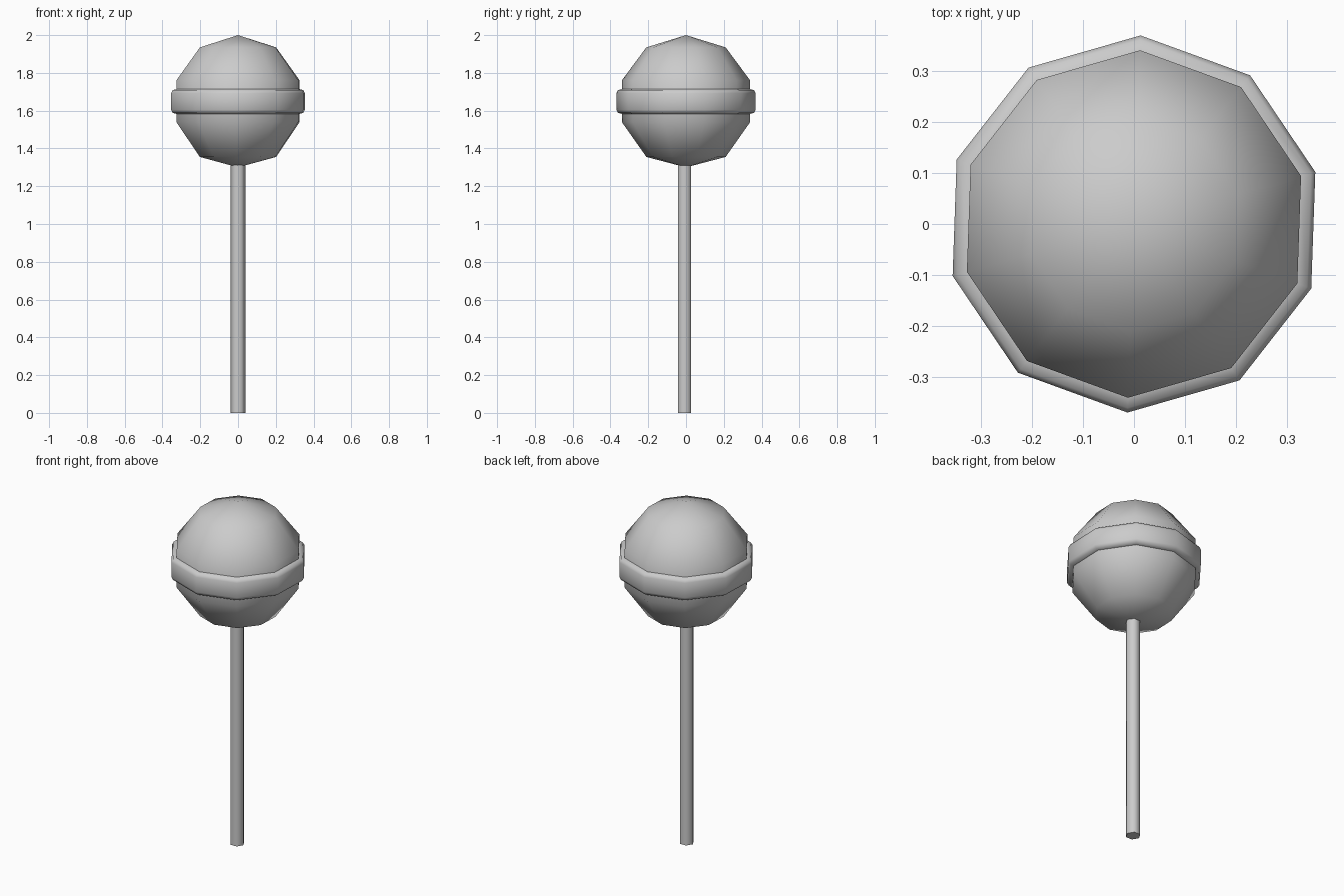
import bpy, bmesh, math

if "Cube" in bpy.data.objects:
    bpy.data.objects.remove(bpy.data.objects["Cube"])

def lathe(name, profile, sides, offset_deg, center=(0, 0), angle=60):
    """Spin (radius, z) points around a vertical axis; radius 0 makes a pole."""
    bm = bmesh.new()
    rings = []
    for r, z in profile:
        if r == 0:
            rings.append([bm.verts.new((center[0], center[1], z))] * sides)
            continue
        ring = []
        for i in range(sides):
            a = math.radians(offset_deg) + 2 * math.pi * i / sides
            ring.append(bm.verts.new((center[0] + r * math.cos(a),
                                      center[1] + r * math.sin(a), z)))
        rings.append(ring)
    for low, high in zip(rings, rings[1:]):
        for i in range(sides):
            j = (i + 1) % sides
            quad = [low[i], low[j], high[j], high[i]]
            bm.faces.new(list(dict.fromkeys(quad)))
    # cap open ends
    for ring, (r, z) in ((rings[0], profile[0]), (rings[-1], profile[-1])):
        if r and name == "stick":
            bm.faces.new(ring)
    bmesh.ops.recalc_face_normals(bm, faces=bm.faces)
    mesh = bpy.data.meshes.new(name)
    bm.to_mesh(mesh)
    bm.free()
    obj = bpy.data.objects.new(name, mesh)
    bpy.context.collection.objects.link(obj)
    bpy.ops.object.select_all(action='DESELECT')
    obj.select_set(True)
    bpy.context.view_layer.objects.active = obj
    bpy.ops.object.shade_smooth_by_angle(angle=math.radians(angle))
    return obj

# Ten-sided candy ball
lathe("candy_ball", [(0, 1.30), (0.21, 1.355), (0.34, 1.54),
                     (0.34, 1.76), (0.21, 1.935), (0, 2.0)], 10, 88)

# Raised band around the middle
lathe("candy_band", [(0.338, 1.583), (0.36, 1.588), (0.369, 1.605),
                     (0.369, 1.692), (0.36, 1.709), (0.338, 1.714)], 10, 88)

# Six-sided stick
lathe("stick", [(0.04, 0), (0.04, 1.34)], 6, 0, center=(0, -0.007))
